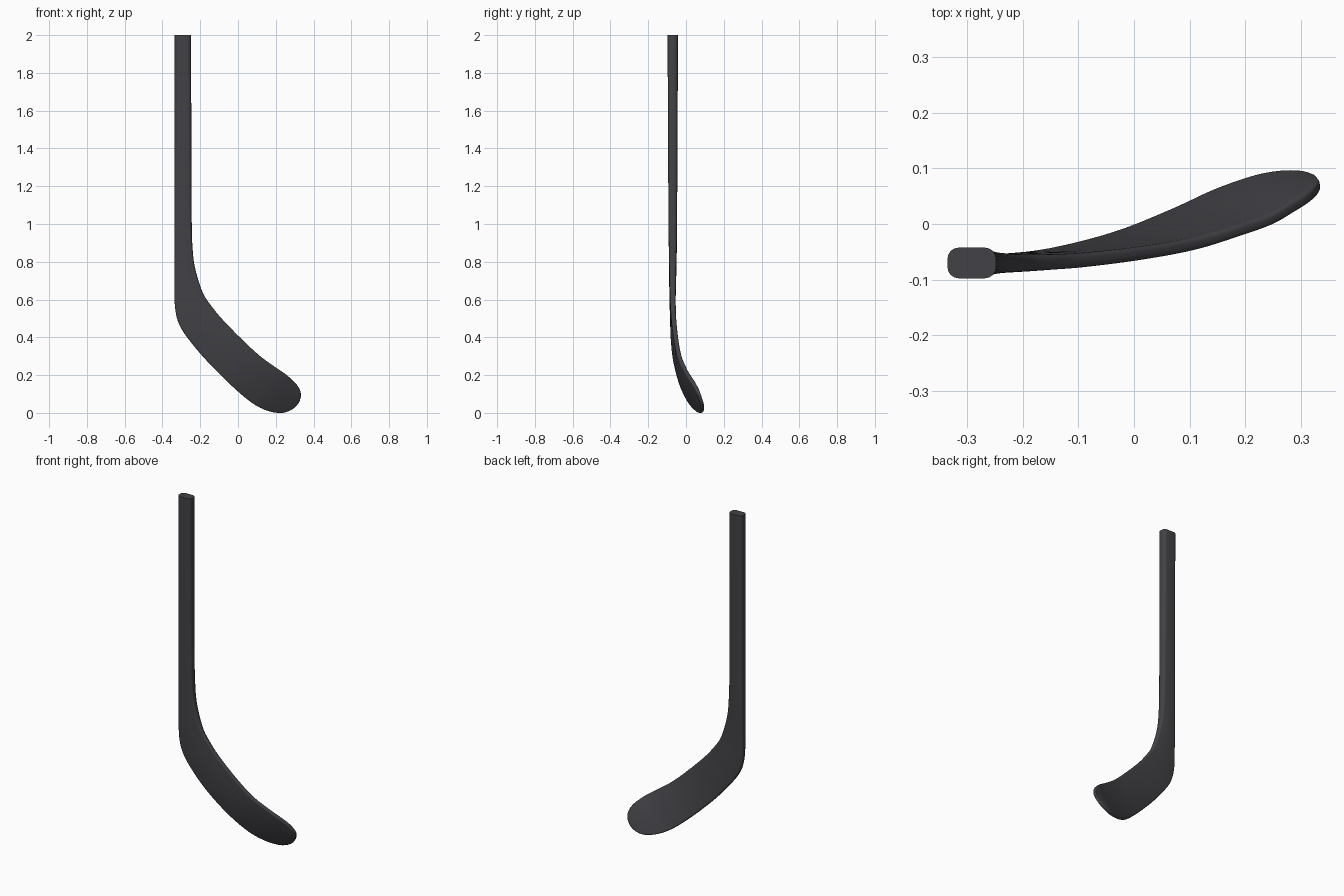
import bpy, bmesh, math
from mathutils import Vector

if "Cube" in bpy.data.objects:
    bpy.data.objects.remove(bpy.data.objects["Cube"])

# Loft stations: lower/heel edge (x, y, z), upper/inner edge (x, y, z), thickness
STATIONS = [
    ((-.335, -.070, 2.00), (-.248, -.070, 2.00), .055),
    ((-.335, -.070, 1.40), (-.247, -.070, 1.40), .050),
    ((-.335, -.070, 1.00), (-.245, -.070, 1.02), .045),
    ((-.335, -.070, .80), (-.241, -.070, .88), .041),
    ((-.335, -.071, .67), (-.228, -.070, .77), .036),
    ((-.333, -.071, .555), (-.188, -.070, .64), .031),
    ((-.310, -.070, .465), (-.140, -.068, .565), .028),
    ((-.250, -.067, .375), (-.080, -.064, .492), .026),
    ((-.160, -.056, .270), (.020, -.052, .390), .024),
    ((-.040, -.025, .150), (.115, -.035, .302), .023),
    ((.065, .017, .060), (.200, -.009, .240), .022),
    ((.145, .054, .016), (.250, .009, .206), .022),
    ((.217, .079, .001), (.286, .030, .175), .022),
    ((.265, .088, .010), (.312, .046, .148), .021),
    ((.301, .088, .031), (.328, .060, .120), .020),
    ((.323, .082, .058), (.334, .070, .095), .018),
]
SUB = 5        # steps between stations
CORNER = 4     # steps per rounded corner


def spline(p, t):
    a, b, c, d = p
    return .5 * (2 * b + (c - a) * t + (2 * a - 5 * b + 4 * c - d) * t * t
                 + (3 * b - a - 3 * c + d) * t ** 3)


def rounded_rect(w, h, r):
    pts = []
    for k, (sx, sy) in enumerate(((1, 1), (-1, 1), (-1, -1), (1, -1))):
        for i in range(CORNER + 1):
            a = math.pi / 2 * (k + i / CORNER)
            pts.append((sx * (w / 2 - r) + r * math.cos(a),
                        sy * (h / 2 - r) + r * math.sin(a)))
    return pts


# Smooth the stations into a dense series of sections
data = [(Vector(l), Vector(u), t) for l, u, t in STATIONS]
n = len(data)
secs = []
for i in range(n - 1):
    quad = [data[max(0, min(n - 1, i + k))] for k in (-1, 0, 1, 2)]
    for s in range(SUB):
        secs.append([spline([q[c] for q in quad], s / SUB) for c in range(3)])
secs.append(list(data[-1]))

# Stick: shaft and curved blade as one lofted skin
bm = bmesh.new()
mids = [(l + u) / 2 for l, u, t in secs]
rings = []
for i, (l, u, t) in enumerate(secs):
    across = u - l
    w = across.length
    across.normalize()
    along = mids[min(i + 1, len(mids) - 1)] - mids[max(i - 1, 0)]
    normal = along.cross(across).normalized()
    r = min(t * .36, w * .45)
    rings.append([bm.verts.new(mids[i] + across * x + normal * y)
                  for x, y in rounded_rect(w, t, r)])
for a, b in zip(rings, rings[1:]):
    for j in range(len(a)):
        k = (j + 1) % len(a)
        bm.faces.new((a[j], a[k], b[k], b[j]))
bm.faces.new(rings[0])
bm.faces.new(rings[-1])
bmesh.ops.recalc_face_normals(bm, faces=bm.faces)
mesh = bpy.data.meshes.new("hockey_stick")
bm.to_mesh(mesh)
bm.free()
stick = bpy.data.objects.new("hockey_stick", mesh)
bpy.context.collection.objects.link(stick)

# Dark composite finish
mat = bpy.data.materials.new("dark_composite")
mat.diffuse_color = (.055, .055, .063, 1)
mat.use_nodes = True
mat.node_tree.nodes["Principled BSDF"].inputs["Base Color"].default_value = mat.diffuse_color
mesh.materials.append(mat)

bpy.context.view_layer.objects.active = stick
stick.select_set(True)
bpy.ops.object.shade_smooth_by_angle(angle=math.radians(40))
